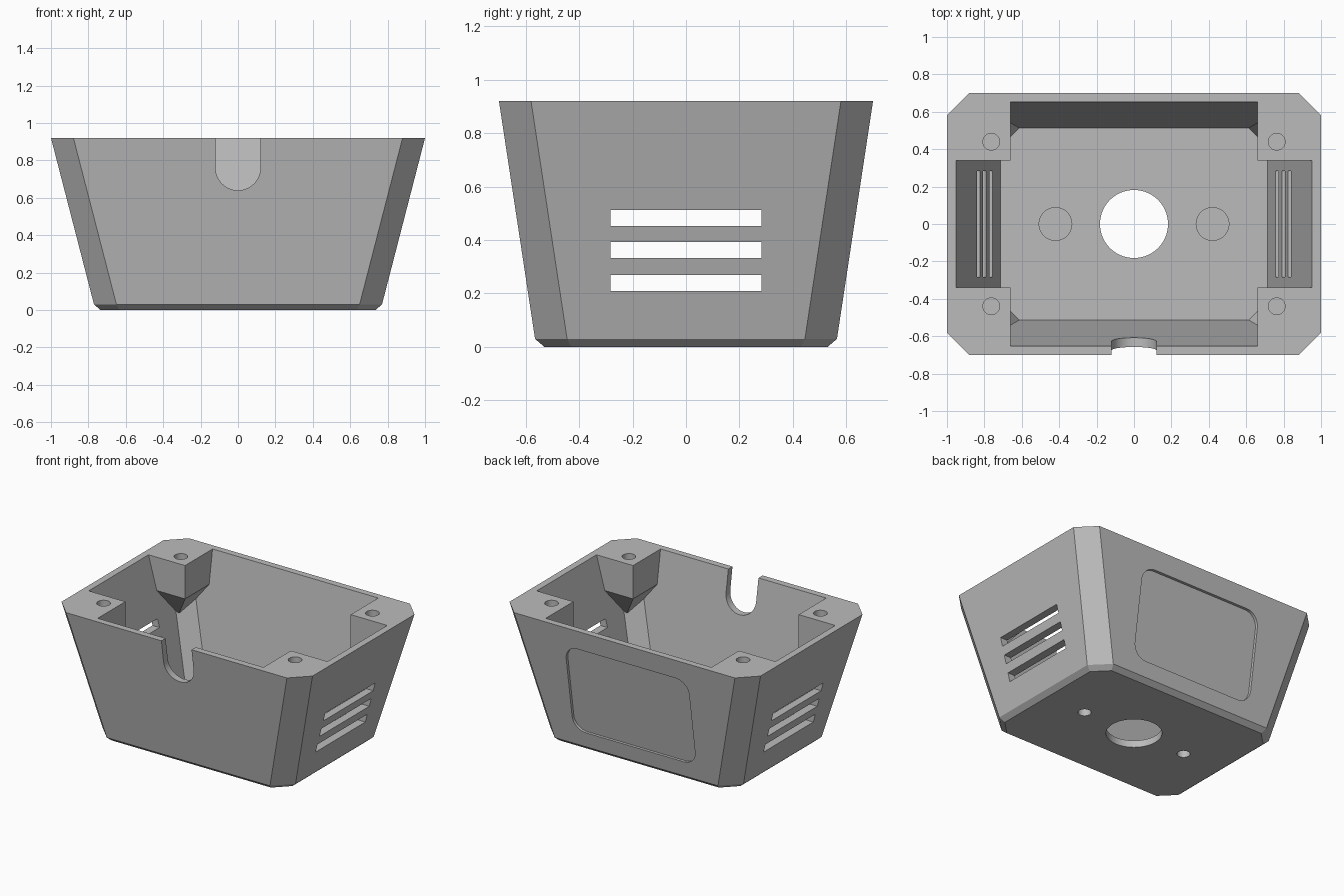
import bpy, bmesh, math

cube = bpy.data.objects.get("Cube")
if cube:
    bpy.data.objects.remove(cube, do_unlink=True)

grey = bpy.data.materials.new("plain grey")
grey.use_nodes = True
colour = (0.5, 0.5, 0.5, 1)
grey.diffuse_color = colour
grey.node_tree.nodes["Principled BSDF"].inputs["Base Color"].default_value = colour

TOP, FLOOR = 0.92, 0.05


def loft(name, rings):
    """Closed solid through rings that all have the same point count."""
    bm = bmesh.new()
    loops = [[bm.verts.new(p) for p in ring] for ring in rings]
    for a, b in zip(loops, loops[1:]):
        for i in range(len(a)):
            j = (i + 1) % len(a)
            bm.faces.new((a[i], a[j], b[j], b[i]))
    bm.faces.new(loops[0])
    bm.faces.new(loops[-1])
    bmesh.ops.recalc_face_normals(bm, faces=bm.faces)
    mesh = bpy.data.meshes.new(name)
    bm.to_mesh(mesh)
    bm.free()
    mesh.materials.append(grey)
    obj = bpy.data.objects.new(name, mesh)
    bpy.context.collection.objects.link(obj)
    return obj


def octagon(x, y, c, z):
    """Rectangle of half sizes x, y with its corners cut by c."""
    return [(x, y - c, z), (x - c, y, z), (c - x, y, z), (-x, y - c, z),
            (-x, c - y, z), (c - x, -y, z), (x - c, -y, z), (x, c - y, z)]


def rectangle(x0, x1, y0, y1, z):
    return [(x0, y0, z), (x1, y0, z), (x1, y1, z), (x0, y1, z)]


def box(name, x0, x1, y0, y1, z0, z1):
    return loft(name, [rectangle(x0, x1, y0, y1, z) for z in (z0, z1)])


def arc(cx, cy, r, start, end, n):
    angles = [math.radians(start + (end - start) * i / n) for i in range(n + 1)]
    return [(cx + r * math.cos(a), cy + r * math.sin(a)) for a in angles]


def cylinder(name, x, y, r, z0, z1, sides=48):
    circle = arc(x, y, r, 0, 360, sides)[:-1]
    return loft(name, [[(px, py, z) for px, py in circle] for z in (z0, z1)])


def combine(target, tool, operation="DIFFERENCE"):
    tool.hide_render = True
    mod = target.modifiers.new(tool.name, "BOOLEAN")
    mod.operation, mod.object, mod.solver = operation, tool, "EXACT"
    bpy.context.view_layer.objects.active = target
    bpy.ops.object.modifier_apply(modifier=mod.name)
    bpy.data.objects.remove(tool, do_unlink=True)


# Tapered outer shell with a bevelled foot
shell = loft("enclosure_shell", [octagon(0.735, 0.53, 0.1, 0),
                                 octagon(0.77, 0.565, 0.12, 0.03),
                                 octagon(1, 0.7, 0.12, TOP)])

# Cavity, leaving out the four corner posts with their pointed undersides
k = 1.05 / (TOP - FLOOR) * (TOP - FLOOR)
cavity = loft("cavity", [octagon(0.713, 0.513, 0.1, FLOOR),
                         octagon(0.951, 0.653, 0.1, TOP),
                         octagon(0.951, 0.653, 0.1, TOP + 0.1)])
for sx in (-1, 1):
    for sy in (-1, 1):
        rings = [rectangle(0.66, 1.3, 0.34, 1.3, z) for z in (TOP + 0.3, 0.68)]
        rings.append(rectangle(1.06, 1.3, 0.74, 1.3, 0.155))
        post = [[(sx * x, sy * y, z) for x, y, z in ring] for ring in rings]
        combine(cavity, loft("corner_post", post))
combine(shell, cavity)

# Screw holes in the post tops
for x in (-0.763, 0.763):
    for y in (-0.44, 0.44):
        combine(shell, cylinder("screw_hole", x, y, 0.045, 0.72, 1.1, 32))

# Floor bosses with blind holes from below, and the central opening
for x in (-0.42, 0.42):
    combine(shell, cylinder("floor_boss", x, 0, 0.09, 0.03, 0.15), "UNION")
    combine(shell, cylinder("mounting_hole", x, 0, 0.043, -0.1, 0.11, 32))
combine(shell, cylinder("base_opening", 0, 0, 0.182, -0.1, 0.3, 64))

# Ventilation slots through both side walls
for side in (-1, 1):
    for z in (0.21, 0.332, 0.452):
        x0, x1 = sorted((side * 0.6, side * 1.1))
        combine(shell, box("vent_slot", x0, x1, -0.283, 0.283, z, z + 0.06))

# Round-bottomed cable notch in the front wall
notch = arc(0, 0.76, 0.12, 180, 360, 24) + [(0.12, 1.1), (-0.12, 1.1)]
combine(shell, loft("cable_notch", [[(x, y, z) for x, z in notch]
                                    for y in (-0.9, -0.45)]))

# Shallow rounded panel recess following the sloping back wall
w, low, high, r = 0.49, 0.14, 0.78, 0.1
panel = (arc(w - r, high - r, r, 0, 90, 10) + arc(r - w, high - r, r, 90, 180, 10)
         + arc(r - w, low + r, r, 180, 270, 10) + arc(w - r, low + r, r, 270, 360, 10))
slope = 0.135 / 0.89
combine(shell, loft("back_recess", [[(x, 0.565 + slope * (z - 0.03) + d, z)
                                     for x, z in panel] for d in (-0.02, 0.1)]))

# Smooth the round walls and keep the edges crisp
bpy.ops.object.select_all(action="DESELECT")
shell.select_set(True)
bpy.context.view_layer.objects.active = shell
bpy.ops.object.shade_smooth_by_angle(angle=math.radians(20))
